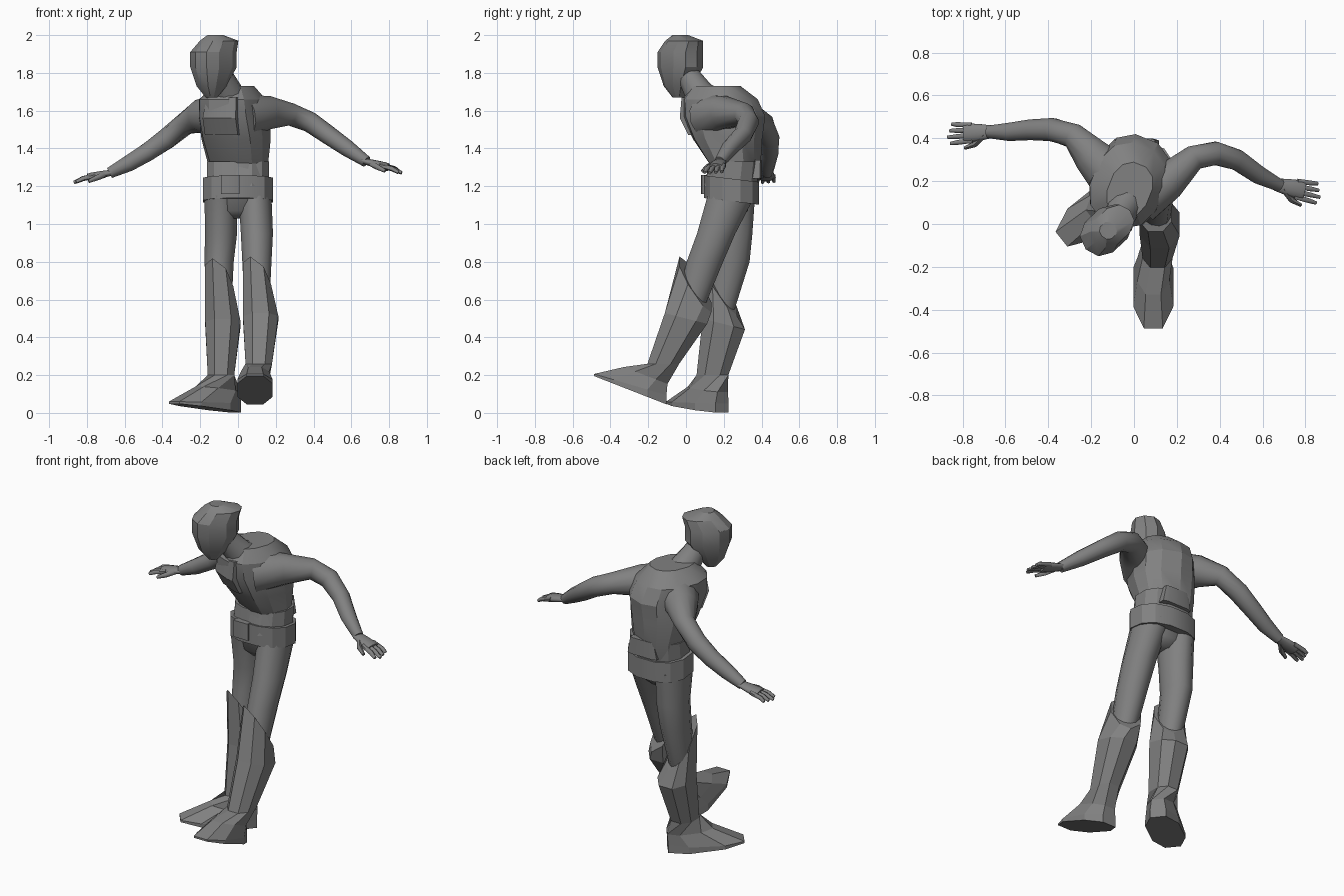
import bpy, bmesh
from math import sin, cos, tau, radians, copysign
from mathutils import Vector, Matrix

cube = bpy.data.objects.get("Cube")
if cube:
    bpy.data.objects.remove(cube)

grey = bpy.data.materials.new("plain grey")
grey.use_nodes = True
tone = (.22, .22, .22, 1)
grey.diffuse_color = tone
grey.node_tree.nodes["Principled BSDF"].inputs["Base Color"].default_value = tone
UP = Vector((0, 0, 1))


def skin(name, rings, angle):
    """Join equal rings of points into a closed surface, smooth below the angle."""
    bm = bmesh.new()
    loops = [[bm.verts.new(point) for point in points] for points in rings]
    count = len(loops[0])
    for low, high in zip(loops, loops[1:]):
        for i in range(count):
            j = (i + 1) % count
            bm.faces.new((low[i], low[j], high[j], high[i]))
    bm.faces.new(loops[0][::-1])
    bm.faces.new(loops[-1])
    bmesh.ops.recalc_face_normals(bm, faces=bm.faces)
    mesh = bpy.data.meshes.new(name)
    bm.to_mesh(mesh)
    bm.free()
    mesh.materials.append(grey)
    obj = bpy.data.objects.new(name, mesh)
    bpy.context.collection.objects.link(obj)
    bpy.ops.object.select_all(action="DESELECT")
    obj.select_set(True)
    bpy.context.view_layer.objects.active = obj
    if angle:
        bpy.ops.object.shade_smooth_by_angle(angle=radians(angle))


def ring(center, side, front, sides=12, power=1):
    """Oval of points spanned by two half axes; a low power makes it boxy."""
    def swell(value):
        return copysign(abs(value) ** power, value)

    turns = [tau * (i + .5) / sides for i in range(sides)]
    return [Vector(center) + Vector(side) * swell(cos(t)) + Vector(front) * swell(sin(t))
            for t in turns]


def stack(name, rows, turn=0, lean=0, angle=25, sides=12, power=.85):
    """Horizontal ovals (x, y, z, half width, half depth), turned and leaned together."""
    spin = Matrix.Rotation(radians(turn), 3, "Z")
    rings = []
    for x, y, z, wide, deep in rows:
        side = spin @ Vector((wide, 0, 0))
        front = spin @ Vector((0, -deep, 0))
        side.z, front.z = lean * side.y, lean * front.y
        rings.append(ring((x, y, z), side, front, sides, power))
    skin(name, rings, angle)


def tube(name, path, radii, sides=12, flat=1):
    """Tapering limb with rings square to its path."""
    spots = [Vector(point) for point in path]
    rings = []
    for i, (spot, radius) in enumerate(zip(spots, radii)):
        ahead = spots[min(i + 1, len(spots) - 1)] - spots[max(i - 1, 0)]
        side = ahead.cross(UP).normalized()
        above = side.cross(ahead).normalized()
        rings.append(ring(spot, side * radius, above * radius * flat, sides))
    skin(name, rings, angle=60)


def arm(label, path, tip):
    """Arm from shoulder to wrist, then a flat palm, four fingers and a thumb."""
    tube(label + "_arm", path, (.12, .09, .06, .056, .05, .044, .03))
    wrist = Vector(path[-1])
    ahead = Vector(tip) - wrist
    across = ahead.cross(UP).normalized()
    across *= copysign(1, -across.y)

    def station(along, out, drop=0):
        return wrist + ahead * along + across * out - UP * drop

    tube(label + "_palm", [station(along, 0) for along in (-.1, .2, .5, .6)],
         (.03, .04, .046, .042), flat=.5)
    for finger in range(4):
        out = .036 - .024 * finger
        reach = 1 - .06 * abs(finger - 1)
        tube(f"{label}_finger_{finger + 1}",
             [station(.4, out), station(.75, out * 1.15), station(reach, out * 1.25, .01)],
             (.014, .013, .009), sides=6)
    tube(label + "_thumb", [station(.1, .01), station(.35, .055, .01), station(.6, .07, .02)],
         (.018, .015, .009), sides=6)


def thigh(label, path):
    """Smooth upper leg from hip to below the knee."""
    girth = ((.09, .13), (.088, .105), (.08, .1), (.065, .075))
    stack(label + "_thigh", [point + size for point, size in zip(path, girth)],
          angle=60, power=1)


def boot(label, heel, toe, ankle, calf, cuff):
    """Faceted boot on an angled sole, its cuff rising to a point in front."""
    heel, toe = Vector(heel), Vector(toe)
    front = (toe - heel) / 2
    side = front.cross(UP).normalized() * -.1
    middle = (heel + toe) / 2
    levels = [(middle, side, front),
              (middle + UP * .03, side, front - UP * .02),
              (heel.lerp(toe, .3) + UP * .11, side * .8, front * .6),
              (ankle, (.075, 0, 0), (0, -.09, 0)),
              (calf, (.1, 0, 0), (0, -.12, .03)),
              (cuff, (.08, 0, -.06), (0, -.09, .13))]
    skin(label + "_boot", [ring(*level, sides=8, power=.85) for level in levels], 0)


# Head and neck
stack("head", [(-.14, -.04, 1.67, .03, .03), (-.14, -.04, 1.73, .07, .08),
               (-.13, -.03, 1.83, .1, .13), (-.13, -.03, 1.91, .1, .13),
               (-.1, -.01, 1.97, .08, .11), (-.12, -.03, 2, .04, .04)], turn=-47, sides=10)
tube("neck", [(-.02, .13, 1.62), (-.05, .07, 1.69), (-.09, .01, 1.79)], (.11, .08, .06))

# Twisted torso with chest panel and back flap
stack("torso", [(0, .23, 1.2, .16, .13), (0, .26, 1.32, .16, .13), (-.01, .22, 1.45, .18, .18),
                (-.02, .2, 1.57, .18, .22), (-.03, .18, 1.66, .17, .2),
                (-.02, .16, 1.73, .1, .13)], turn=-22)
stack("waist_flap", [(0, .24, 1.2, .17, .14), (0, .255, 1.33, .17, .135)])
stack("chest_panel", [(-.08, .07, 1.47, .1, .03), (-.09, .03, 1.56, .1, .04),
                      (-.08, .03, 1.67, .09, .03)], turn=-25, sides=8, power=.5)
stack("back_flap", [(.02, .37, 1.24, .1, .03), (.02, .38, 1.34, .08, .02)], sides=8, power=.4)

# Belt, buckle and hips
stack("belt", [(0, .24, 1.12, .19, .15), (0, .24, 1.24, .19, .15)], lean=-.12)
stack("buckle", [(-.04, .1, 1.16, .05, .02), (-.04, .1, 1.26, .05, .02)], sides=8, power=.3)
stack("hips", [(0, .23, 1.03, .06, .06), (0, .23, 1.07, .13, .1), (0, .23, 1.2, .17, .13)],
      angle=60)

# Legs
thigh("left", [(.09, .24, 1.15), (.1, .16, .95), (.1, .1, .8), (.1, 0, .5)])
thigh("right", [(-.09, .24, 1.15), (-.09, .25, .95), (-.1, .24, .8), (-.1, .17, .5)])
boot("left", heel=(.09, -.09, .04), toe=(.09, -.5, .2), ankle=(.11, -.12, .26),
     calf=(.12, 0, .5), cuff=(.1, .05, .68))
boot("right", heel=(0, .2, 0), toe=(-.35, -.08, .05), ankle=(-.09, .14, .2),
     calf=(-.08, .2, .47), cuff=(-.1, .18, .67))

# Arms
arm("left", [(.03, .12, 1.57), (.16, .2, 1.59), (.28, .31, 1.58), (.38, .33, 1.54),
             (.48, .3, 1.47), (.58, .23, 1.4), (.68, .18, 1.33)], tip=(.87, .14, 1.28))
arm("right", [(-.1, .22, 1.57), (-.2, .32, 1.57), (-.28, .41, 1.53), (-.38, .44, 1.45),
              (-.48, .44, 1.38), (-.58, .43, 1.32), (-.68, .43, 1.27)], tip=(-.87, .42, 1.23))
